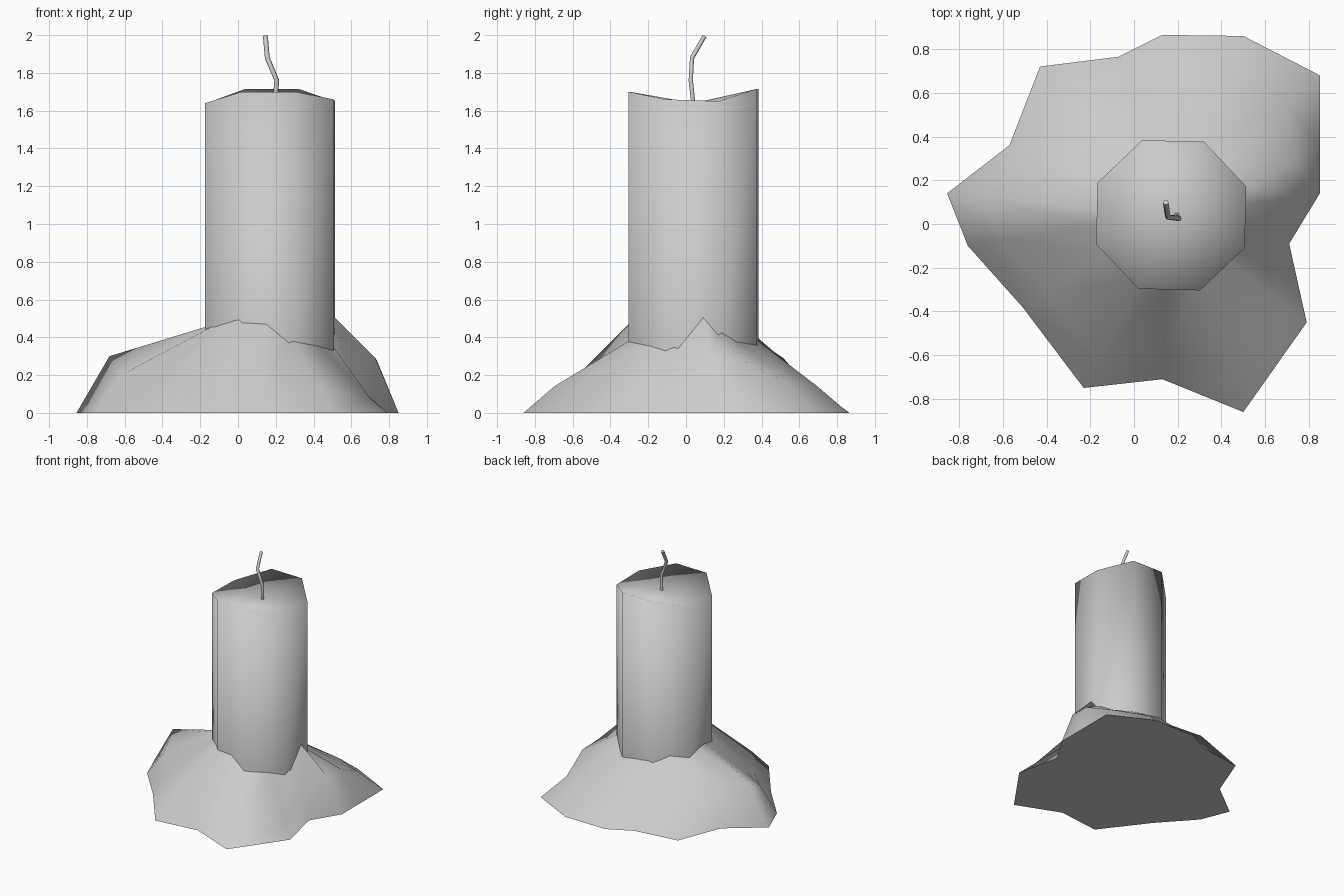
import bpy, math
from mathutils import Vector

if "Cube" in bpy.data.objects:
    bpy.data.objects.remove(bpy.data.objects["Cube"])

CX, CY = 0.17, 0.04  # candle axis


def make(name, verts, faces):
    me = bpy.data.meshes.new(name)
    me.from_pydata(verts, [], faces)
    me.update()
    for p in me.polygons:
        p.use_smooth = len(p.vertices) <= 4  # end caps stay flat
    ob = bpy.data.objects.new(name, me)
    bpy.context.collection.objects.link(ob)
    return ob


def sharpen_ring(ob, n):
    # keep the edge around the bottom cap (the first n vertices) crisp
    for e in ob.data.edges:
        if max(e.vertices) < n:
            e.use_edge_sharp = True


def bridge(a, b, n):
    return [(a + i, a + (i + 1) % n, b + (i + 1) % n, b + i) for i in range(n)]


# Candle: eight-sided pillar with an uneven rim and a dished top
rim_z = [1.715, 1.64, 1.64, 1.70, 1.70, 1.66, 1.65, 1.715]
ring = []
for i in range(8):
    a = math.radians(111 + 45 * i)
    ring.append((CX + 0.368 * math.cos(a), CY + 0.368 * math.sin(a)))
verts = [(x, y, 0.25) for x, y in ring]
verts += [(x, y, z) for (x, y), z in zip(ring, rim_z)]
verts.append((CX, CY, 1.64))
faces = bridge(0, 8, 8)
faces += [(8 + i, 8 + (i + 1) % 8, 16) for i in range(8)]
faces.append(tuple(range(7, -1, -1)))
sharpen_ring(make("candle", verts, faces), 8)

# Melted wax: (outer x, outer y, shoulder fraction, shoulder z, z at candle)
wax = [
    (-0.855, 0.14, 0.83, 0.30, 0.45), (-0.76, -0.10, 0.85, 0.20, 0.46),
    (-0.51, -0.38, 0.84, 0.16, 0.47), (-0.23, -0.75, 0.84, 0.15, 0.52),
    (0.13, -0.71, 0.85, 0.11, 0.48), (0.50, -0.86, 0.82, 0.14, 0.40),
    (0.79, -0.45, 0.85, 0.08, 0.36), (0.71, -0.09, 0.82, 0.16, 0.37),
    (0.85, 0.14, 0.82, 0.29, 0.52), (0.85, 0.35, 0.83, 0.28, 0.44),
    (0.85, 0.68, 0.79, 0.16, 0.38), (0.50, 0.86, 0.80, 0.14, 0.38),
    (0.13, 0.865, 0.79, 0.13, 0.39), (-0.07, 0.765, 0.78, 0.18, 0.42),
    (-0.43, 0.72, 0.70, 0.29, 0.44), (-0.57, 0.36, 0.84, 0.27, 0.43),
]
n = len(wax)
outer, shoulder, inner = [], [], []
for x, y, f, zs, zi in wax:
    dx, dy = x - CX, y - CY
    r = math.hypot(dx, dy)
    outer.append((x, y, 0))
    shoulder.append((CX + dx * f, CY + dy * f, zs))
    inner.append((CX + dx / r * 0.33, CY + dy / r * 0.33, zi))
faces = bridge(0, n, n) + bridge(n, 2 * n, n)
faces.append(tuple(range(n - 1, -1, -1)))
sharpen_ring(make("melted_wax", outer + shoulder + inner, faces), n)

# Wick: thin bent tube
path = [(0.195, 0.04, 1.63), (0.205, 0.025, 1.76), (0.155, 0.032, 1.88), (0.145, 0.098, 1.995)]
k, rad = 6, 0.013
pts = [Vector(p) for p in path]
verts, faces = [], []
for i, p in enumerate(pts):
    d = (pts[min(i + 1, 3)] - pts[max(i - 1, 0)]).normalized()
    u = Vector((0, 1, 0)).cross(d).normalized()
    v = d.cross(u)
    for j in range(k):
        a = math.tau * j / k
        verts.append(p + rad * (u * math.cos(a) + v * math.sin(a)))
for i in range(3):
    faces += bridge(i * k, (i + 1) * k, k)
faces += [tuple(range(k - 1, -1, -1)), tuple(range(3 * k, 4 * k))]
make("wick", verts, faces)
